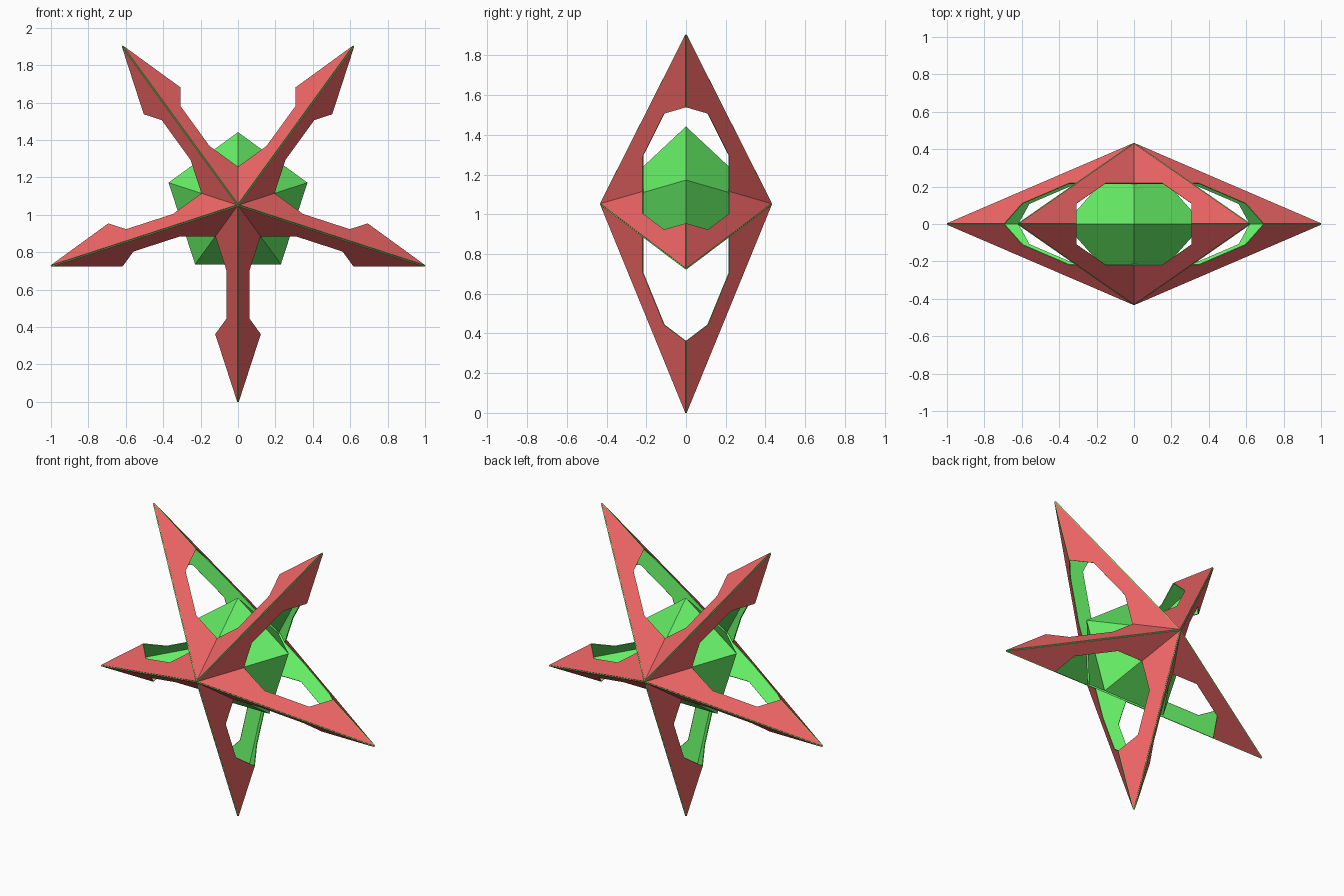
import bpy, bmesh, math
from mathutils import Vector

if "Cube" in bpy.data.objects:
    bpy.data.objects.remove(bpy.data.objects["Cube"])

R = 1.0515            # tip radius
r = R * 0.382         # notch radius of a regular five-pointed star
H = 0.43              # half depth at the hub
T = 0.005             # panel thickness
CENTRE = Vector((0, 0, R))


def material(name, colour):
    m = bpy.data.materials.new(name)
    m.diffuse_color = colour
    m.use_nodes = True
    m.node_tree.nodes["Principled BSDF"].inputs["Base Color"].default_value = m.diffuse_color
    return m


red = material("red", (0.85, 0.13, 0.13, 1))
green = material("green", (0.13, 0.85, 0.13, 1))


def polar(radius, degrees):
    a = math.radians(degrees)
    return CENTRE + Vector((radius * math.cos(a), 0, radius * math.sin(a)))


def make_object(name, bm, mats):
    bmesh.ops.recalc_face_normals(bm, faces=bm.faces)
    me = bpy.data.meshes.new(name)
    bm.to_mesh(me)
    bm.free()
    for m in mats:
        me.materials.append(m)
    ob = bpy.data.objects.new(name, me)
    bpy.context.collection.objects.link(ob)
    return ob


def add_panel(bm, pts):
    """Thin plate: red outer face, green inner face and rim."""
    n = (pts[1] - pts[0]).cross(pts[2] - pts[0]).normalized()
    if n.dot(pts[0] - CENTRE) < 0:
        n = -n
    inner = [bm.verts.new(p) for p in pts]
    outer = [bm.verts.new(p + n * T) for p in pts]
    bm.faces.new(outer).material_index = 0
    bm.faces.new(inner[::-1]).material_index = 1
    for i in range(len(pts)):
        j = (i + 1) % len(pts)
        f = bm.faces.new((inner[i], inner[j], outer[j], outer[i]))
        f.material_index = 1


# Five star arms, each made of four cut-out panels
for k in range(5):
    angle = -90 + 72 * k
    bm = bmesh.new()
    tip = polar(R, angle)
    for depth in (-H, H):
        hub = CENTRE + Vector((0, depth, 0))
        for turn in (-36, 36):
            notch = polar(r, angle + turn)
            add_panel(bm, [
                hub, tip,
                (tip + notch) / 2,
                hub * 0.25 + tip * 0.5 + notch * 0.25,
                hub * 0.5 + tip * 0.25 + notch * 0.25,
                (hub + notch) / 2,
            ])
    make_object(f"star_arm_{k + 1}", bm, (red, green))

# Green core: five-sided double pyramid inside the star
bm = bmesh.new()
s = 0.972
ring = [bm.verts.new(polar(r * s, -54 + 72 * k)) for k in range(5)]
for depth in (-H * s, H * s):
    apex = bm.verts.new(CENTRE + Vector((0, depth, 0)))
    for k in range(5):
        bm.faces.new((ring[k], ring[(k + 1) % 5], apex))
make_object("core", bm, (green,))
